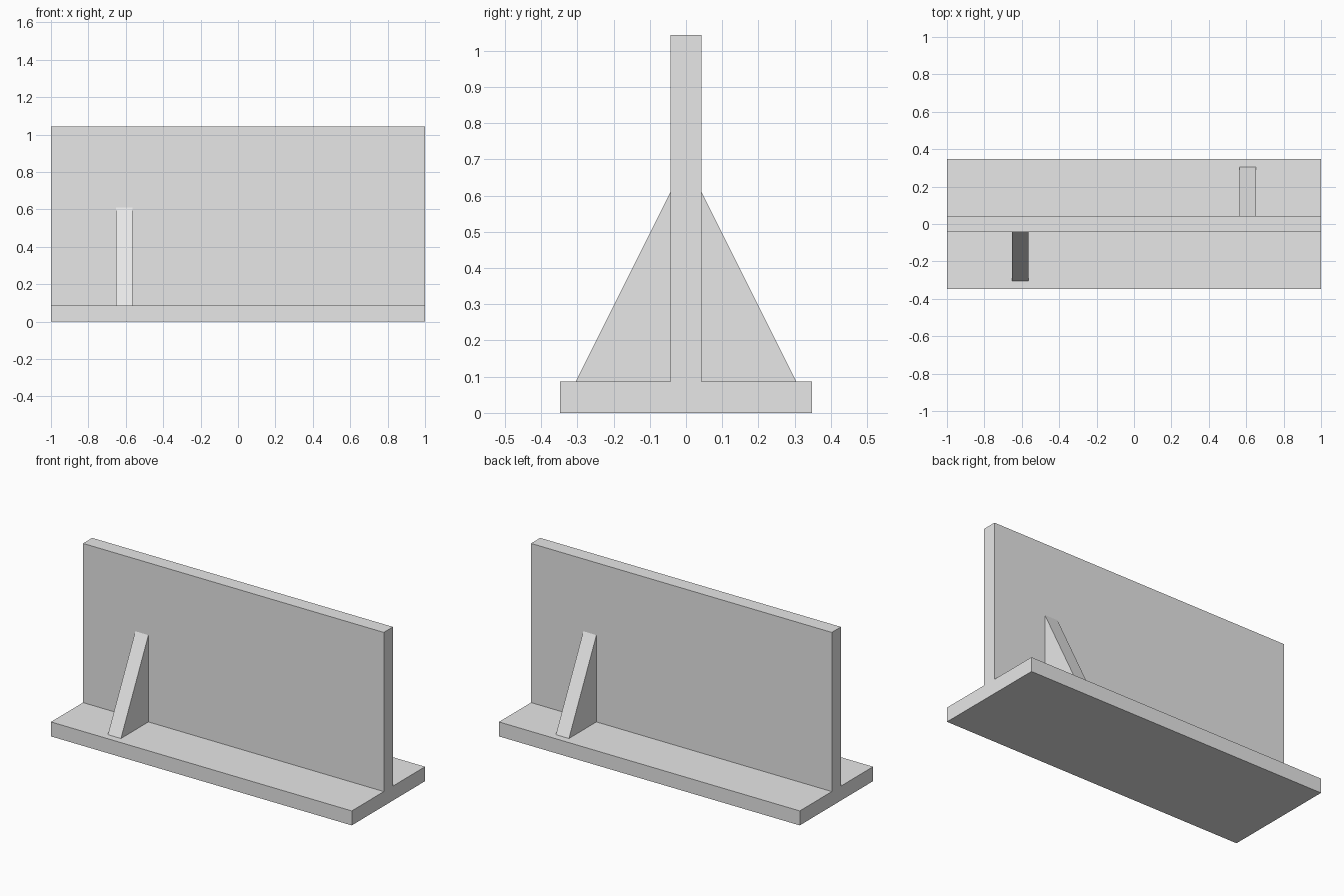
import bpy
import bmesh

cube = bpy.data.objects.get("Cube")
if cube:
    bpy.data.objects.remove(cube, do_unlink=True)

# One plain grey for everything
GREY = (0.8, 0.8, 0.8, 1.0)
grey = bpy.data.materials.new("light grey")
grey.use_nodes = True
grey.diffuse_color = GREY
grey.node_tree.nodes["Principled BSDF"].inputs["Base Color"].default_value = GREY

T = 2 / 23            # plate thickness, shared by all parts
BASE_HALF = 4 * T     # half depth of the base
HEIGHT = 12 * T       # overall height
RIB_REACH = 3.5 * T   # how far the rib foot reaches from the centre
RIB_TOP = 7 * T
RIB_X = 7 * T         # rib centre, measured from the middle


def extrude_profile(name, profile, x0, x1):
    """Extrude a (y, z) outline along x from x0 to x1."""
    bm = bmesh.new()
    face = bm.faces.new([bm.verts.new((x0, y, z)) for y, z in profile])
    result = bmesh.ops.extrude_face_region(bm, geom=[face])
    moved = [v for v in result["geom"] if isinstance(v, bmesh.types.BMVert)]
    bmesh.ops.translate(bm, verts=moved, vec=(x1 - x0, 0, 0))
    bmesh.ops.recalc_face_normals(bm, faces=bm.faces)
    mesh = bpy.data.meshes.new(name)
    bm.to_mesh(mesh)
    bm.free()
    mesh.materials.append(grey)
    obj = bpy.data.objects.new(name, mesh)
    bpy.context.collection.objects.link(obj)
    return obj


# Base and upright wall as one inverted T section
half = [(BASE_HALF, 0), (BASE_HALF, T), (T / 2, T), (T / 2, HEIGHT)]
section = half + [(-y, z) for y, z in reversed(half)]
extrude_profile("base_and_wall", section, -1, 1)

# Triangular support ribs, at opposite ends on opposite sides
for name, side in (("front_rib", -1), ("back_rib", 1)):
    triangle = [(side * T / 2, T), (side * RIB_REACH, T), (side * T / 2, RIB_TOP)]
    centre = side * RIB_X
    extrude_profile(name, triangle, centre - T / 2, centre + T / 2)
